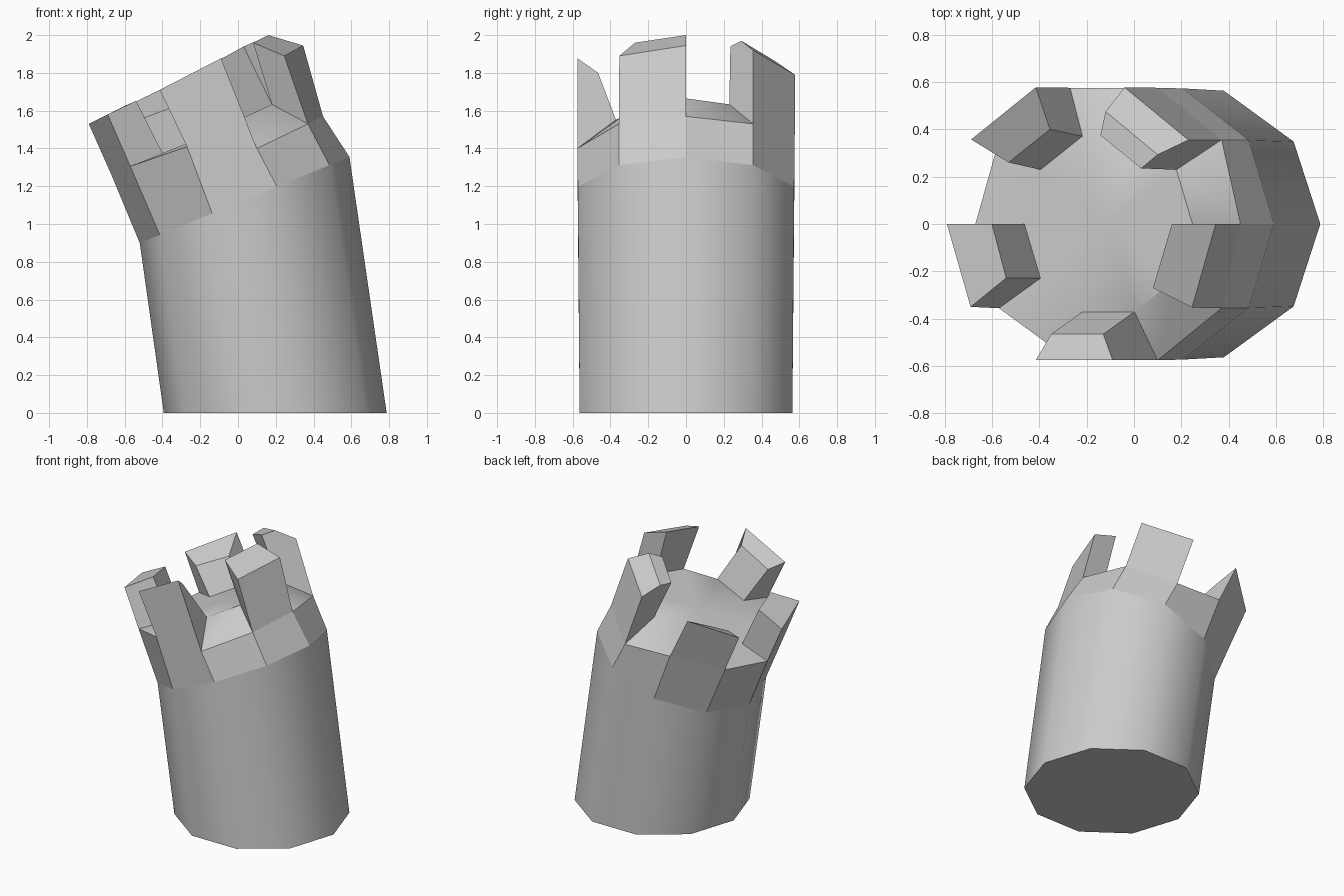
import bpy, bmesh, math
from mathutils import Vector

if "Cube" in bpy.data.objects:
    bpy.data.objects.remove(bpy.data.objects["Cube"])

N = 10
STEP = 2 * math.pi / N


def ring(cx, cz, rx, ry, rz):
    """Decagon ring, tilted around y."""
    return [Vector((cx + rx * math.cos(i * STEP), ry * math.sin(i * STEP),
                    cz + rz * math.cos(i * STEP))) for i in range(N)]


def make(name, polys, angle):
    bm = bmesh.new()
    for p in polys:
        bm.faces.new([bm.verts.new(v) for v in p])
    bmesh.ops.remove_doubles(bm, verts=bm.verts, dist=0.0005)
    bmesh.ops.recalc_face_normals(bm, faces=bm.faces)
    me = bpy.data.meshes.new(name)
    bm.to_mesh(me)
    bm.free()
    ob = bpy.data.objects.new(name, me)
    bpy.context.collection.objects.link(ob)
    bpy.ops.object.select_all(action='DESELECT')
    ob.select_set(True)
    bpy.context.view_layer.objects.active = ob
    bpy.ops.object.shade_smooth_by_angle(angle=math.radians(angle))
    return ob


def bridge(a, b):
    return [[a[i], a[(i + 1) % N], b[(i + 1) % N], b[i]] for i in range(N)]


base = ring(0.197, 0, 0.59, 0.592, 0)
neck = ring(0.035, 1.127, 0.555, 0.602, 0.228)
floor_in = ring(-0.108, 1.50, 0.355, 0.39, 0.165)

# Uneven outer rim of the battlement, mirrored front to back
half = [(0.45, 1.57), (0.37, 1.53), (0.10, 1.40), (-0.27, 1.41), (-0.57, 1.305), (-0.67, 1.26)]
rim = [Vector((half[min(i, N - i)][0], 0.605 * math.sin(i * STEP), half[min(i, N - i)][1]))
       for i in range(N)]

# Leaning shaft
make("tower_shaft", bridge(base, neck) + [base[::-1]], 40)

# Crown wall, sloping ledge and floor
centre = Vector((-0.108, 0, 1.50))
floor = [[floor_in[i], floor_in[(i + 1) % N], centre] for i in range(N)]
make("crown_wall", bridge(neck, rim), 5)
make("crown_floor", bridge(rim, floor_in) + floor, 30)

# Worn merlons: first corner index and top profile (outer to inner) at both ends
merlons = [
    (1, [(0.23, 0.355, 1.92), (0.10, 0.293, 1.97), (0.03, 0.235, 1.94)],
        [(-0.04, 0.577, 1.79), (-0.12, 0.475, 1.86), (-0.142, 0.375, 1.845)]),
    (3, [(-0.415, 0.577, 1.71), (-0.355, 0.40, 1.615)],
        [(-0.688, 0.357, 1.575), (-0.53, 0.26, 1.55)]),
    (5, [(-0.79, 0, 1.53), (-0.60, 0, 1.625)],
        [(-0.69, -0.35, 1.58), (-0.54, -0.228, 1.652)]),
    (7, [(-0.415, -0.575, 1.71), (-0.35, -0.465, 1.68)],
        [(-0.09, -0.575, 1.877), (-0.13, -0.465, 1.80)]),
    (9, [(0.245, -0.353, 1.89), (0.08, -0.27, 1.96)],
        [(0.345, 0, 1.945), (0.16, 0, 2.0)]),
]
for n, (k, a, b) in enumerate(merlons):
    j = (k + 1) % N
    side_a = [rim[k]] + [Vector(p) for p in a] + [floor_in[k]]
    side_b = [rim[j]] + [Vector(p) for p in b] + [floor_in[j]]
    polys = [side_a, side_b]
    polys += [[side_a[i], side_b[i], side_b[i + 1], side_a[i + 1]] for i in range(len(side_a))
              if i + 1 < len(side_a)]
    polys.append([side_a[0], side_a[-1], side_b[-1], side_b[0]])
    make("merlon_%d" % (n + 1), polys, 5)
